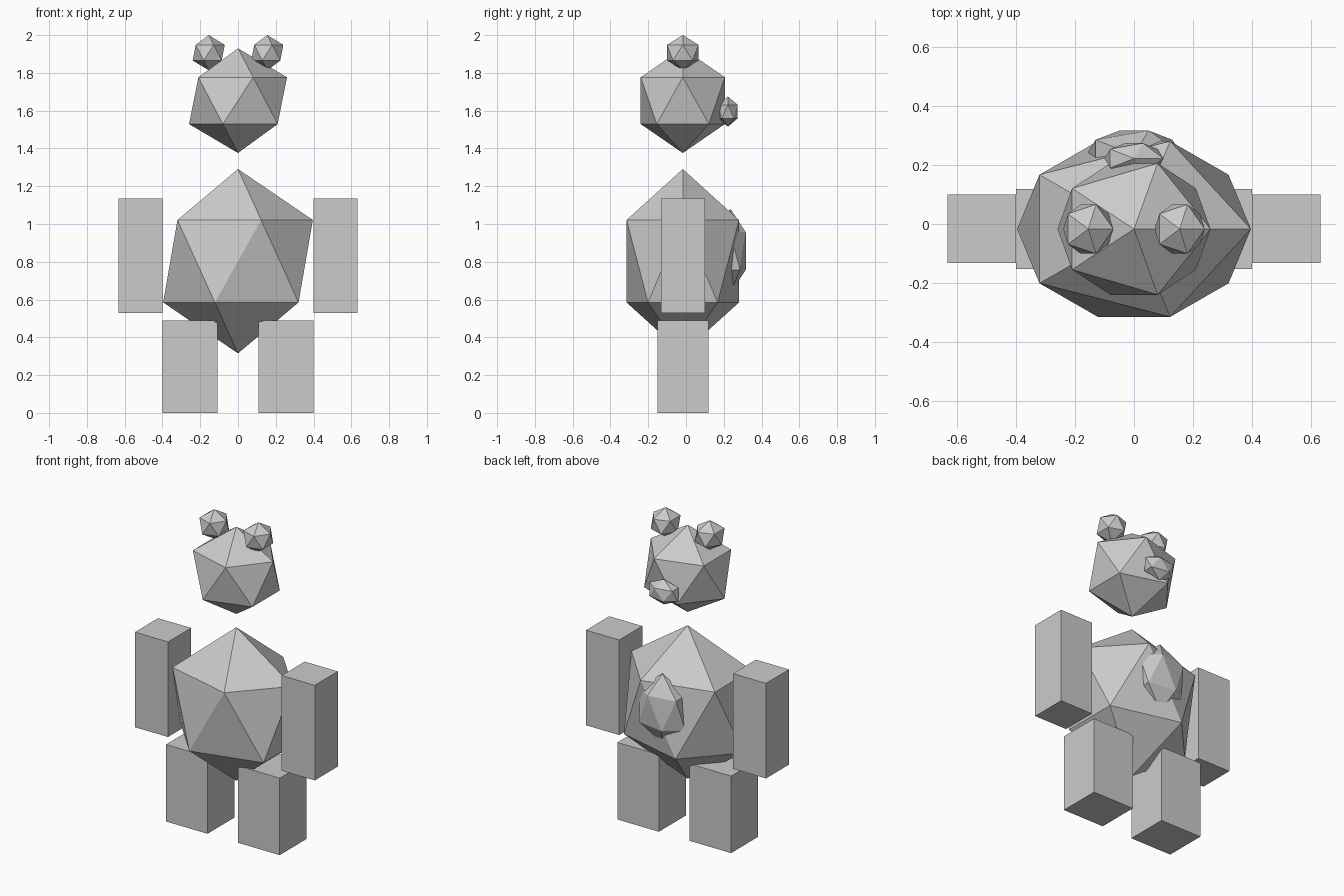
import bpy
import bmesh
from mathutils import Matrix, Vector

if "Cube" in bpy.data.objects:
    bpy.data.objects.remove(bpy.data.objects["Cube"])

grey = bpy.data.materials.new("plain_grey")
grey.diffuse_color = (0.6, 0.6, 0.6, 1)
grey.use_nodes = True
grey.node_tree.nodes["Principled BSDF"].inputs["Base Color"].default_value = grey.diffuse_color


def finish(name, bm, center, scale):
    """Scale and place the mesh, then link it as a named flat-shaded object."""
    bm.transform(Matrix.Translation(center) @ Matrix.Diagonal((*scale, 1)))
    mesh = bpy.data.meshes.new(name)
    bm.to_mesh(mesh)
    bm.free()
    mesh.materials.append(grey)
    obj = bpy.data.objects.new(name, mesh)
    bpy.context.collection.objects.link(obj)
    return obj


def ball(name, center, radii):
    """Twenty-sided faceted ball."""
    bm = bmesh.new()
    bmesh.ops.create_icosphere(bm, subdivisions=1, radius=1)
    return finish(name, bm, center, radii)


def box(name, low, high):
    """Box between two opposite corners."""
    low, high = Vector(low), Vector(high)
    bm = bmesh.new()
    bmesh.ops.create_cube(bm, size=1)
    return finish(name, bm, (low + high) / 2, high - low)


# Torso and floating head
ball("body", (0, -0.017, 0.803), (0.443, 0.35, 0.488))
ball("head", (0, -0.017, 1.653), (0.29, 0.262, 0.277))

# Snout and belly patch on the +y side
ball("snout", (0, 0.222, 1.595), (0.112, 0.061, 0.08))
ball("belly_patch", (0, 0.235, 0.857), (0.18, 0.096, 0.223))

# Paired ears, arms and legs
for side, s in (("left", -1), ("right", 1)):
    ball(side + "_ear", (s * 0.155, -0.017, 1.907), (0.095, 0.098, 0.093))
    x0, x1 = sorted((s * 0.4, s * 0.633))
    box(side + "_arm", (x0, -0.132, 0.53), (x1, 0.1, 1.135))
    x0, x1 = sorted((s * 0.108, s * 0.4))
    box(side + "_leg", (x0, -0.152, 0), (x1, 0.118, 0.49))
